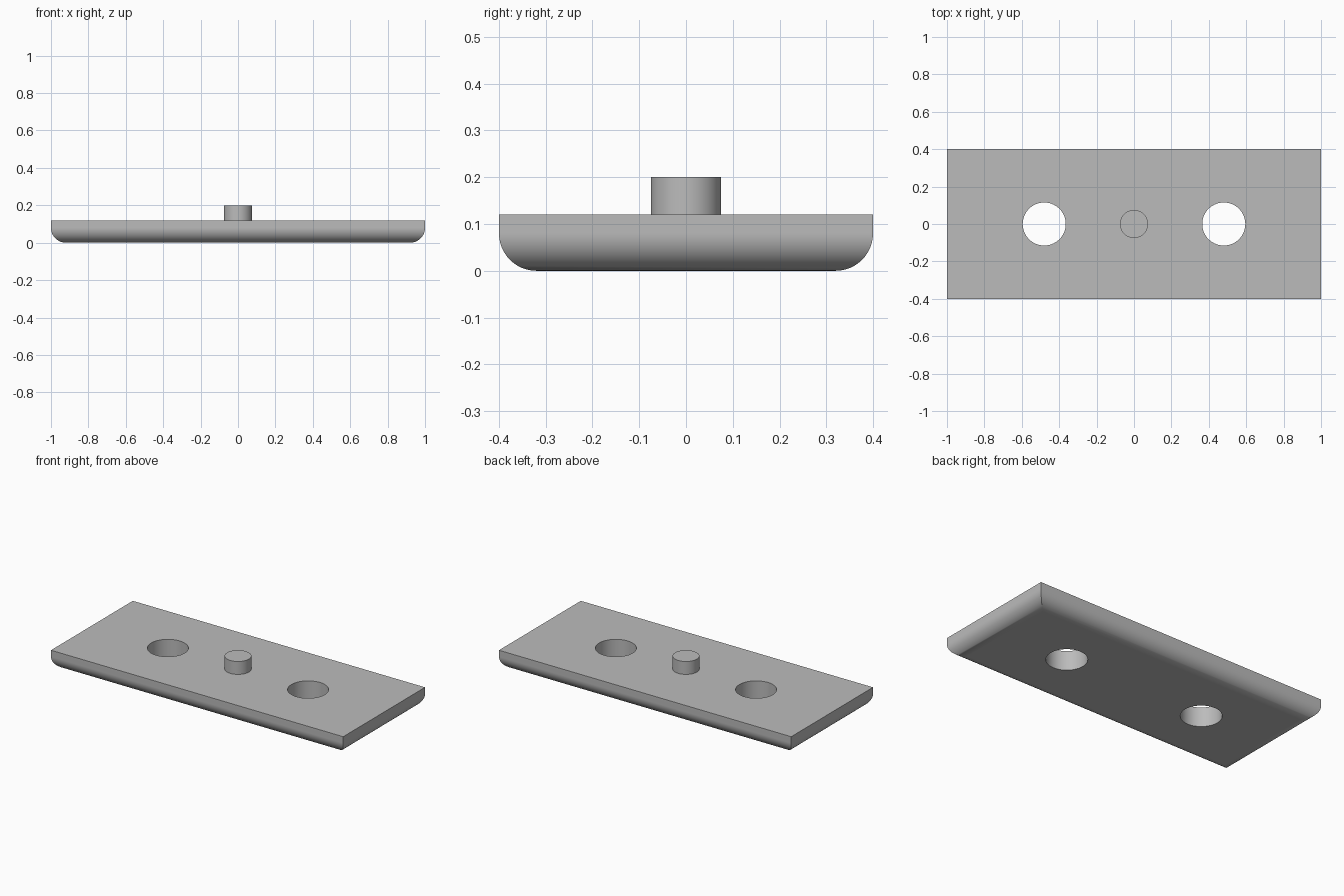
import bpy, bmesh, math

if "Cube" in bpy.data.objects:
    bpy.data.objects.remove(bpy.data.objects["Cube"])

grey = bpy.data.materials.new("mid grey")
grey.diffuse_color = (0.5, 0.5, 0.5, 1)
grey.use_nodes = True
grey.node_tree.nodes["Principled BSDF"].inputs["Base Color"].default_value = grey.diffuse_color

HX, HY, TOP, R, SEG = 1.0, 0.4, 0.12, 0.08, 12


def add_object(name, bm):
    bmesh.ops.recalc_face_normals(bm, faces=bm.faces)
    mesh = bpy.data.meshes.new(name)
    bm.to_mesh(mesh)
    bm.free()
    mesh.materials.append(grey)
    obj = bpy.data.objects.new(name, mesh)
    bpy.context.collection.objects.link(obj)
    return obj


def cylinder(name, x, radius, z0, z1):
    bpy.ops.mesh.primitive_cylinder_add(vertices=64, radius=radius, depth=z1 - z0,
                                        location=(x, 0, (z0 + z1) / 2))
    obj = bpy.context.object
    obj.name = name
    obj.data.materials.append(grey)
    return obj


def smooth(obj):
    bpy.ops.object.select_all(action='DESELECT')
    obj.select_set(True)
    bpy.context.view_layer.objects.active = obj
    bpy.ops.object.shade_smooth_by_angle(angle=math.radians(30))


# Plate: rectangular rings that follow a quarter-round lower edge with mitred corners
bm = bmesh.new()
levels = [(0.0, TOP)]
for i in range(SEG + 1):
    a = math.pi / 2 * i / SEG
    levels.append((R * (1 - math.cos(a)), R * (1 - math.sin(a))))
rings = [[bm.verts.new((sx * (HX - d), sy * (HY - d), z))
          for sx, sy in ((-1, -1), (1, -1), (1, 1), (-1, 1))] for d, z in levels]
for upper, lower in zip(rings, rings[1:]):
    for k in range(4):
        n = (k + 1) % 4
        bm.faces.new((upper[k], upper[n], lower[n], lower[k]))
bm.faces.new(rings[0])
bm.faces.new(rings[-1])
plate = add_object("plate", bm)

# Two through holes
for x in (-0.48, 0.48):
    cutter = cylinder("hole_cutter", x, 0.115, -0.1, 0.3)
    mod = plate.modifiers.new("hole", 'BOOLEAN')
    mod.operation = 'DIFFERENCE'
    mod.solver = 'EXACT'
    mod.object = cutter
    bpy.context.view_layer.objects.active = plate
    bpy.ops.object.modifier_apply(modifier=mod.name)
    bpy.data.objects.remove(cutter)
smooth(plate)
weighted = plate.modifiers.new("flat_face_normals", 'WEIGHTED_NORMAL')
weighted.keep_sharp = True

# Central peg
smooth(cylinder("peg", 0, 0.075, TOP, 0.2))
